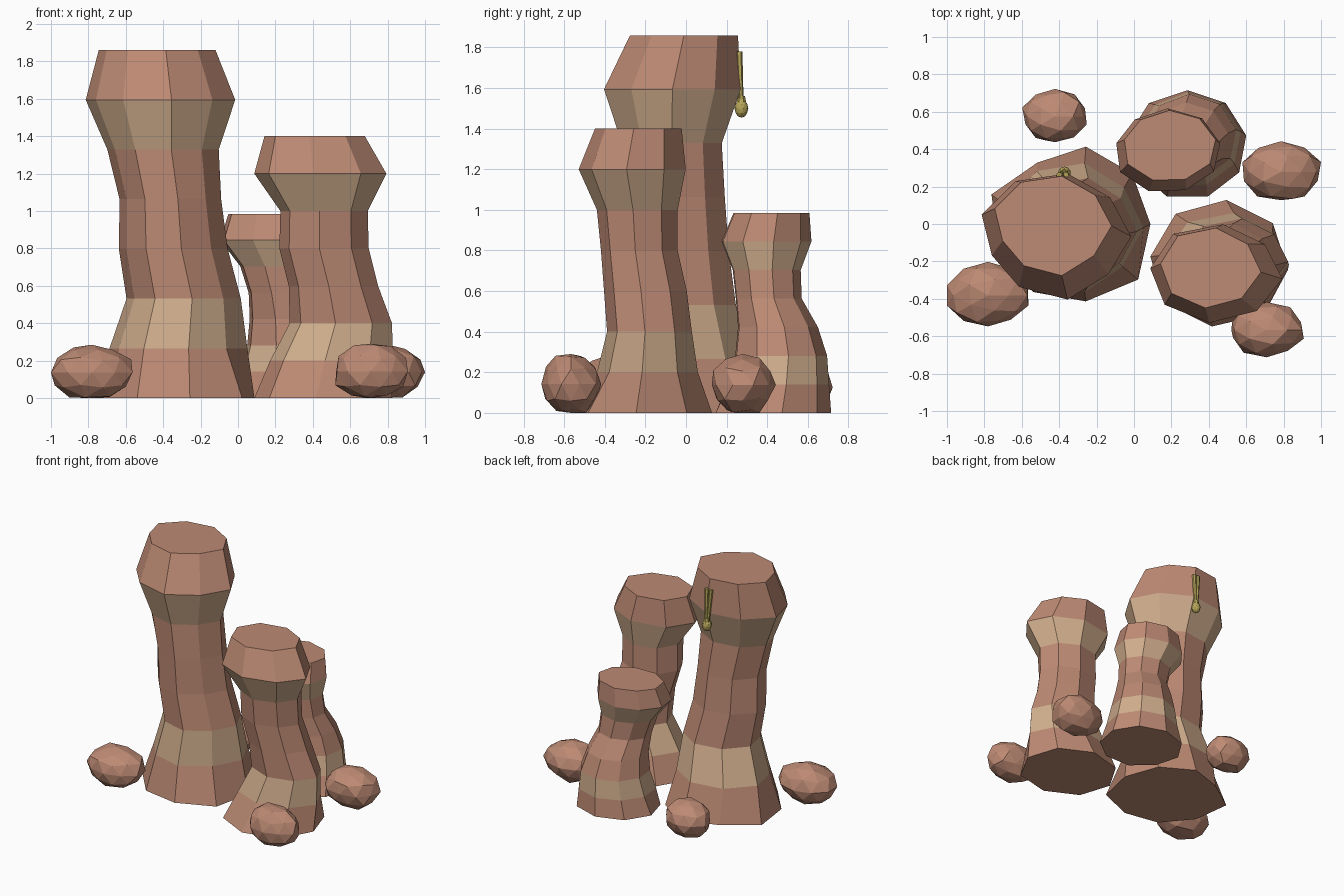
import bpy
import bmesh
import random
from math import cos, sin, radians, tau
from mathutils import Vector

start_cube = bpy.data.objects.get("Cube")
if start_cube:
    bpy.data.objects.remove(start_cube, do_unlink=True)


def make_material(name, colour):
    material = bpy.data.materials.new(name)
    material.use_nodes = True
    rgba = (*colour, 1)
    material.diffuse_color = rgba
    material.node_tree.nodes["Principled BSDF"].inputs["Base Color"].default_value = rgba
    return material


CLAY = make_material("red clay rock", (.51, .255, .175))
SAND = make_material("pale sand band", (.63, .42, .265))
GOLD = make_material("dull gold", (.47, .38, .10))


def finish(name, bm, *materials):
    """Turn a bmesh into a flat shaded object."""
    bmesh.ops.recalc_face_normals(bm, faces=bm.faces)
    mesh = bpy.data.meshes.new(name)
    bm.to_mesh(mesh)
    bm.free()
    for material in materials:
        mesh.materials.append(material)
    obj = bpy.data.objects.new(name, mesh)
    bpy.context.collection.objects.link(obj)
    return obj


def pillar(name, height, phase, foot, lobes, rings, bands=(1, 5)):
    """Loft evenly spaced oval rings (centre x, centre y, radius x, radius y).
    Lobes scale the radius along each upright edge, foot does so on the ground."""
    bm = bmesh.new()
    loops = []
    sides = len(lobes)
    for level, (cx, cy, rx, ry) in enumerate(rings):
        z = height * level / (len(rings) - 1)
        loop = []
        for i, k in enumerate(lobes if level else foot):
            angle = radians(phase) + tau * i / sides
            loop.append(bm.verts.new((cx + k * rx * cos(angle), cy + k * ry * sin(angle), z)))
        loops.append(loop)
    for level, (low, high) in enumerate(zip(loops, loops[1:])):
        for i in range(sides):
            j = (i + 1) % sides
            face = bm.faces.new((low[i], low[j], high[j], high[i]))
            face.material_index = int(level in bands)
    bm.faces.new(loops[0][::-1])
    bm.faces.new(loops[-1])
    return finish(name, bm, CLAY, SAND)


def boulder(name, seed, centre, size):
    """Roughened low-poly ball resting on the ground, fitted to a given size."""
    rng = random.Random(seed)
    bm = bmesh.new()
    bmesh.ops.create_icosphere(bm, subdivisions=2, radius=1)
    for v in bm.verts:
        v.co *= rng.uniform(.93, 1.05)
        v.co.z = max(v.co.z, -.9)
    target = (*centre, size[2] / 2)
    for axis in range(3):
        values = [v.co[axis] for v in bm.verts]
        low, high = min(values), max(values)
        for v in bm.verts:
            part = (v.co[axis] - low) / (high - low) - .5
            v.co[axis] = target[axis] + part * size[axis]
    return finish(name, bm, CLAY)


def rod(name, start, end, r_start, r_end):
    """Thin tapered rod between two points."""
    start, end = Vector(start), Vector(end)
    span = end - start
    bm = bmesh.new()
    bmesh.ops.create_cone(bm, cap_ends=True, segments=6, radius1=r_start,
                          radius2=r_end, depth=span.length)
    turn = span.to_track_quat("Z", "Y")
    for v in bm.verts:
        v.co = turn @ v.co + (start + end) / 2
    return finish(name, bm, GOLD)


# Rock pillars, rings listed from the ground up
pillar("tall_pillar", 1.86, 0,
       (1, 1, 1, .9, 1.1, 1, 1, 1, 1.1), (1, .95, 1, 1, 1, .86, .91, 1, .92), [
           (-.33, 0, .418, .42), (-.33, -.02, .38, .35), (-.30, -.04, .315, .29),
           (-.355, -.055, .30, .27), (-.37, -.065, .28, .26), (-.41, -.07, .307, .25),
           (-.427, -.067, .412, .342), (-.442, -.01, .322, .27)])

pillar("middle_pillar", 1.4, -6,
       (1, 1, 1, 1, 1, 1, 1, 1.03), (1, .94, 1, 1.03, 1, 1, 1, .97), [
           (.455, -.21, .37, .34), (.50, -.19, .33, .25), (.55, -.18, .275, .21),
           (.51, -.2, .24, .205), (.46, -.23, .24, .19), (.46, -.24, .235, .2),
           (.44, -.265, .355, .265), (.41, -.235, .27, .215)])

pillar("short_pillar", .985, 10,
       (1, 1, 1, 1, 1, .95, 1, 1, 1), (1, 1, 1, .96, .98, 1.03, 1.03, 1, 1), [
           (.285, .422, .32, .293), (.29, .45, .285, .255), (.295, .465, .255, .23),
           (.28, .45, .225, .2), (.25, .405, .2, .165), (.22, .395, .215, .17),
           (.18, .393, .285, .225), (.19, .418, .25, .19)])

# Loose boulders around the base
boulder("front_right_boulder", 3, (-.782, -.375), (.436, .345, .285))
boulder("front_left_boulder", 5, (.714, -.565), (.388, .295, .29))
boulder("back_left_boulder", 8, (.79, .285), (.42, .315, .29))
boulder("back_right_boulder", 11, (-.425, .58), (.345, .285, .26))

# Gold pendant hanging behind the tall pillar: two cords, a collar and a drop
for side in (-1, 1):
    rod("pendant_cord", (-.372 + side * .008, .273, 1.52),
        (-.382 + side * .018, .262, 1.78), .011, .016)
rod("pendant_collar", (-.372, .273, 1.53), (-.374, .272, 1.56), .024, .018)
drop = bmesh.new()
bmesh.ops.create_icosphere(drop, subdivisions=2, radius=.034)
bmesh.ops.scale(drop, vec=(1, 1, 1.35), verts=drop.verts)
bmesh.ops.translate(drop, vec=(-.372, .273, 1.5), verts=drop.verts)
finish("pendant_drop", drop, GOLD)
